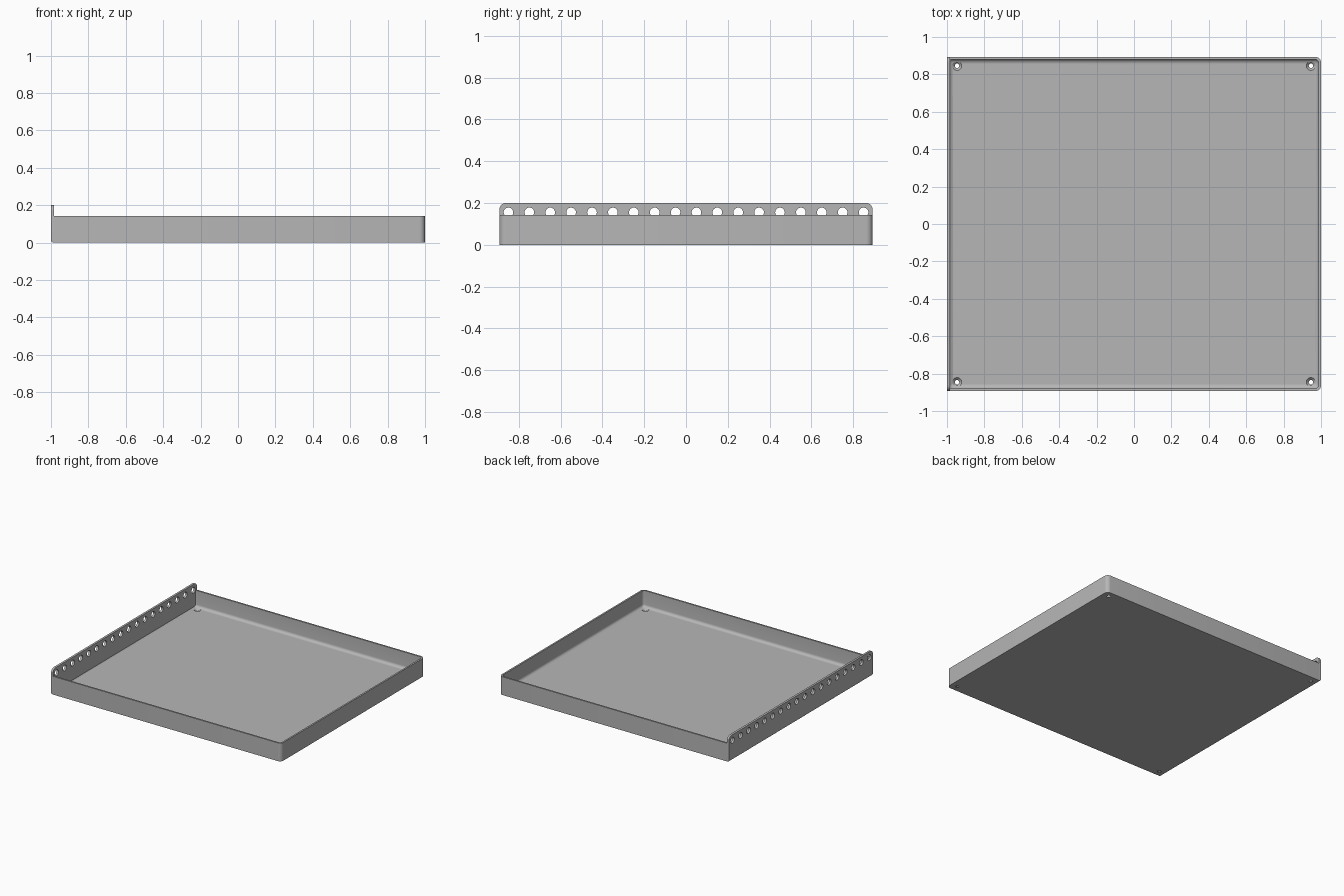
import bpy, bmesh, math
from mathutils import Matrix, Vector

cube = bpy.data.objects.get("Cube")
if cube:
    bpy.data.objects.remove(cube, do_unlink=True)

HALF_Y, WALL_H, PLATE_H = 0.893, 0.143, 0.2
SHEET = 0.013

grey = bpy.data.materials.new("sheet grey")
grey.use_nodes = True
colour = (0.47, 0.47, 0.47, 1)
grey.diffuse_color = colour
grey.node_tree.nodes["Principled BSDF"].inputs["Base Color"].default_value = colour


def make_object(name, bm):
    bmesh.ops.recalc_face_normals(bm, faces=bm.faces)
    mesh = bpy.data.meshes.new(name)
    bm.to_mesh(mesh)
    bm.free()
    mesh.materials.append(grey)
    obj = bpy.data.objects.new(name, mesh)
    bpy.context.collection.objects.link(obj)
    return obj


def ring(bm, inset, z, left, r_left, r_right, steps=6):
    """Rounded rectangle of vertices, with separate radii on the two ends."""
    x1, y1 = 1 - inset, HALF_Y - inset
    corners = [(x1, y1, r_right), (left, y1, r_left),
               (left, -y1, r_left), (x1, -y1, r_right)]
    verts = []
    for i, (x, y, r) in enumerate(corners):
        cx, cy = x - math.copysign(r, x), y - math.copysign(r, y)
        for k in range(steps + 1):
            a = math.pi / 2 * (i + k / steps)
            verts.append(bm.verts.new((cx + r * math.cos(a), cy + r * math.sin(a), z)))
    return verts


def cut(obj, cutter):
    mod = obj.modifiers.new("holes", 'BOOLEAN')
    mod.operation = 'DIFFERENCE'
    mod.solver = 'EXACT'
    mod.object = cutter
    deps = bpy.context.evaluated_depsgraph_get()
    mesh = bpy.data.meshes.new_from_object(obj.evaluated_get(deps))
    obj.modifiers.clear()
    obj.data = mesh


def cylinders(name, places, r1, r2, depth, turn):
    bm = bmesh.new()
    for p in places:
        bmesh.ops.create_cone(bm, cap_ends=True, segments=24, radius1=r1, radius2=r2,
                              depth=depth, matrix=Matrix.Translation(Vector(p)) @ turn)
    obj = make_object(name, bm)
    obj.hide_render = True
    return obj


# Tray: folded walls with a curved bend into the floor
bm = bmesh.new()
rings = [ring(bm, 0, 0, -0.991, 0.004, 0.03),
         ring(bm, 0, WALL_H, -0.991, 0.004, 0.03),
         ring(bm, SHEET, WALL_H, -0.987, 0.012, 0.02)]
BEND = 0.022
for k in range(7):
    a = math.pi / 2 * k / 6
    d = BEND * (1 - math.cos(a))
    rings.append(ring(bm, SHEET + d, SHEET + BEND * (1 - math.sin(a)),
                      -0.987 + d, 0.012 + d / 4, 0.02))
for lower, upper in zip(rings, rings[1:]):
    n = len(lower)
    for i in range(n):
        j = (i + 1) % n
        bm.faces.new((lower[i], lower[j], upper[j], upper[i]))
bm.faces.new(rings[0])
bm.faces.new(rings[-1])
tray = make_object("tray", bm)

# Tall perforated side plate with rounded upper corners and a bent lower edge
bm = bmesh.new()
bmesh.ops.create_cube(bm, size=1)
for v in bm.verts:
    v.co = (-0.9915 + v.co.x * 0.017, v.co.y * 2 * HALF_Y, (v.co.z + 0.5) * PLATE_H)
top = [e for e in bm.edges if all(v.co.z > 0.1 for v in e.verts)
       and abs(e.verts[0].co.y - e.verts[1].co.y) < 0.01]
bmesh.ops.bevel(bm, geom=top, offset=0.03, segments=6, profile=0.5, affect='EDGES')
bottom = [e for e in bm.edges if all(v.co.z < 0.001 and v.co.x < -0.99 for v in e.verts)]
bmesh.ops.bevel(bm, geom=bottom, offset=0.014, segments=5, profile=0.5, affect='EDGES')
plate = make_object("side_plate", bm)

# Row of round holes along the plate
row = cylinders("row_cutter", [(-0.99, -0.85 + 0.1 * i, 0.155) for i in range(18)],
                0.023, 0.023, 0.06, Matrix.Rotation(math.pi / 2, 4, 'Y'))
# Countersunk fixing holes in the floor corners
sinks = cylinders("sink_cutter", [(x, y, SHEET / 2) for x in (-0.946, 0.946)
                                  for y in (-0.846, 0.846)],
                  0.011, 0.026, SHEET + 0.002, Matrix.Identity(4))
cut(plate, row)
cut(tray, row)
cut(tray, sinks)
for cutter in (row, sinks):
    bpy.data.objects.remove(cutter, do_unlink=True)

# Smooth bends, sharp sheet edges
bpy.ops.object.select_all(action='DESELECT')
for obj in (tray, plate):
    obj.select_set(True)
bpy.context.view_layer.objects.active = tray
bpy.ops.object.shade_smooth_by_angle(angle=math.radians(30))
